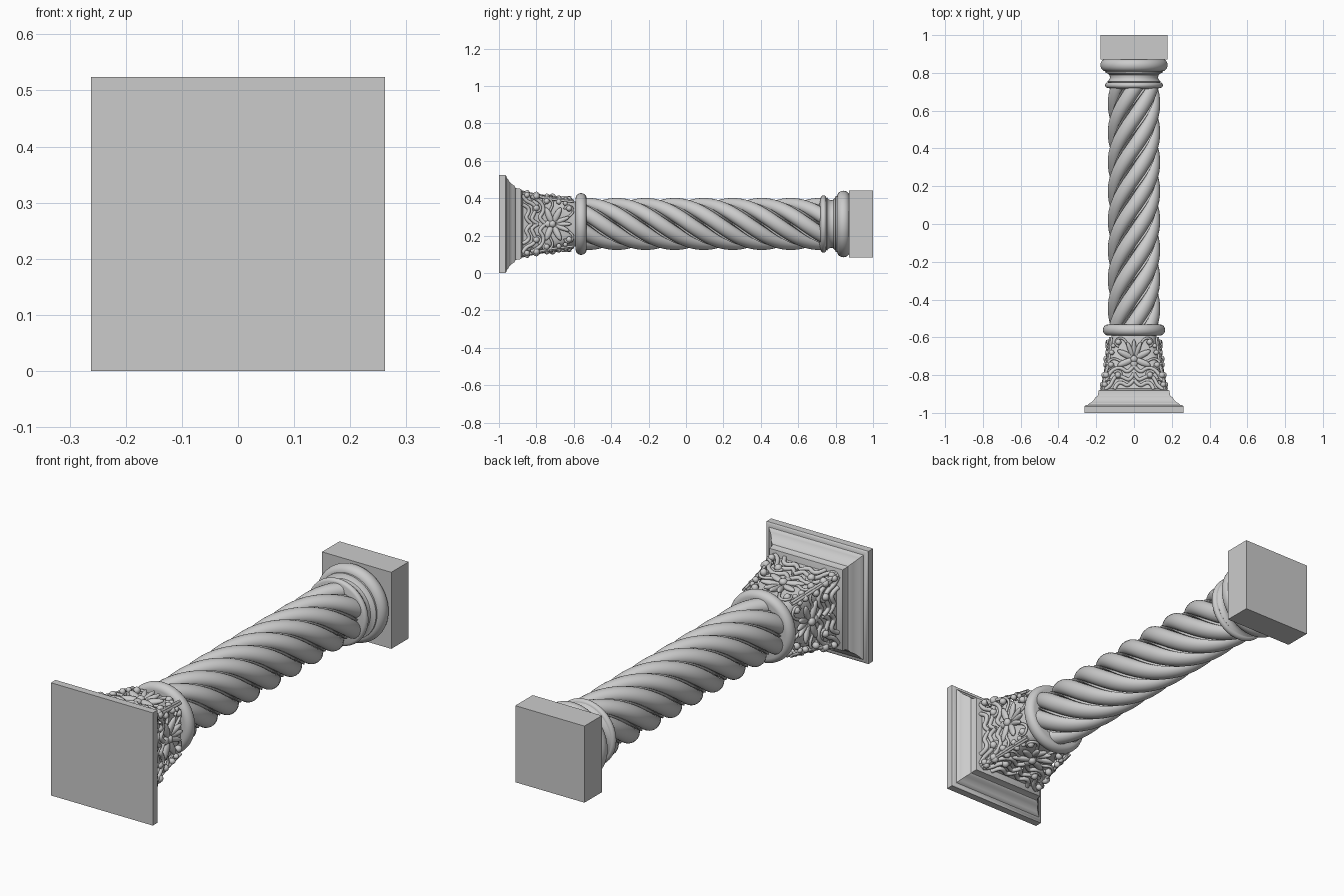
import bpy, bmesh, math
from mathutils import Matrix, Vector

if "Cube" in bpy.data.objects:
    bpy.data.objects.remove(bpy.data.objects["Cube"])

AXIS = 0.262          # height of the column axis, which runs along y
PI = math.pi


def finish(obj, angle=35):
    obj.location.z = AXIS
    bpy.ops.object.select_all(action='DESELECT')
    obj.select_set(True)
    bpy.context.view_layer.objects.active = obj
    bpy.ops.object.shade_smooth_by_angle(angle=math.radians(angle))


def from_bm(name, bm, angle=35):
    bmesh.ops.recalc_face_normals(bm, faces=bm.faces)
    me = bpy.data.meshes.new(name)
    bm.to_mesh(me)
    bm.free()
    obj = bpy.data.objects.new(name, me)
    bpy.context.collection.objects.link(obj)
    finish(obj, angle)
    return obj


def loft(name, rings, angle=35):
    """Skin a list of closed rings and cap both ends."""
    bm = bmesh.new()
    vs = [[bm.verts.new(p) for p in r] for r in rings]
    n = len(rings[0])
    for a, b in zip(vs, vs[1:]):
        for i in range(n):
            j = (i + 1) % n
            bm.faces.new((a[i], a[j], b[j], b[i]))
    bm.faces.new(vs[0])
    bm.faces.new(vs[-1])
    return from_bm(name, bm, angle)


def polar(y, radius, n, start=0.0):
    """Ring round the y axis; radius is a function of the angle."""
    out = []
    for i in range(n):
        a = start + 2 * PI * i / n
        out.append((radius(a) * math.sin(a), y, radius(a) * math.cos(a)))
    return out


def lathe(name, profile, n=64):
    return loft(name, [polar(y, lambda a, r=r: r, n) for y, r in profile])


def square_stack(name, profile):
    return loft(name, [polar(y, lambda a, h=h: h * math.sqrt(2), 4, PI / 4) for y, h in profile])


def torus_arc(y0, y1, r_in, r_out, n=12):
    c, h = (y0 + y1) / 2, (y1 - y0) / 2
    return [(c - h * math.cos(PI * i / n), r_in + (r_out - r_in) * math.sin(PI * i / n)) for i in range(n + 1)]


# Plinth and turned base
square_stack("plinth", [(0.872, 0.178), (1.0, 0.178)])
lathe("base_moulding", [(0.715, 0.12)] + torus_arc(0.72, 0.75, 0.138, 0.153)
      + [(0.754, 0.142), (0.762, 0.132), (0.775, 0.127), (0.788, 0.13), (0.798, 0.142), (0.80, 0.15), (0.808, 0.15)]
      + torus_arc(0.808, 0.874, 0.148, 0.178) + [(0.88, 0.12)])

# Twisted shaft: six fat strands with a thin bead in each groove
STRANDS, PITCH = 6, 0.93
section = []
for s in range(STRANDS):
    mid = 2 * PI * s / STRANDS
    for i in range(16):
        t = -math.cos(PI * i / 15)
        section.append((mid + 0.87 * t * PI / STRANDS, 0.1 + 0.039 * math.sqrt(max(0, 1 - t * t))))
    for t in (-0.7, 0, 0.7):
        section.append((mid + (1 + 0.13 * t) * PI / STRANDS, 0.1 + 0.017 * math.sqrt(1 - t * t)))
rings = []
for k in range(121):
    y = -0.57 + 1.3 * k / 120
    tw = 2 * PI * (y + 0.06) / PITCH
    rings.append([(r * math.sin(a + tw), y, r * math.cos(a + tw)) for a, r in section])
loft("twisted_shaft", rings, 50)

# Neck ring
lathe("neck_ring", [(-0.59, 0.10)] + torus_arc(-0.59, -0.532, 0.138, 0.165) + [(-0.532, 0.10)])


# Capital bell: round at the neck, square at the top
def wall(y):
    t = (-0.58 - y) / 0.31
    return 0.118 + 0.034 * t + 0.016 * t ** 3


rings = []
for k in range(17):
    t = k / 16
    y = -0.575 - 0.315 * t
    n = 2.6 + 7 * t
    rings.append(polar(y, lambda a: wall(y) / (abs(math.sin(a)) ** n + abs(math.cos(a)) ** n) ** (1 / n), 96))
loft("capital_bell", rings, 60)

# Abacus with stepped and curved mouldings
square_stack("abacus", [(-0.872, 0.165), (-0.882, 0.188), (-0.902, 0.190), (-0.912, 0.194), (-0.918, 0.205),
                        (-0.928, 0.211), (-0.938, 0.219), (-0.946, 0.229), (-0.952, 0.240), (-0.957, 0.243),
                        (-0.96, 0.256), (-0.966, 0.262), (-1.0, 0.262)])

# Carved ornament, designed on the upper face and repeated on all four
TURNS = [Matrix.Rotation(PI / 2 * k, 4, 'Y') for k in range(4)]
TILT = Matrix.Rotation(math.radians(8), 4, 'X')


def blob(bm, u, y, h, size, ang=0.0, lift=0.0):
    """Ellipsoid on the face; size is length, width, thickness."""
    for turn in TURNS:
        m = (turn @ Matrix.Translation((u, y, wall(y) + h)) @ TILT @ Matrix.Rotation(ang, 4, 'Z')
             @ Matrix.Rotation(-lift, 4, 'Y') @ Matrix.Diagonal((*size, 1)))
        bmesh.ops.create_uvsphere(bm, u_segments=14, v_segments=8, radius=1, matrix=m)


# Flowers: fan of petals round a central boss
CY = -0.715
bm = bmesh.new()
blob(bm, 0, CY, 0.012, (0.019, 0.019, 0.016))
for deg, length, width in ((90, 0.105, 0.013), (68, 0.10, 0.013), (112, 0.10, 0.013), (28, 0.10, 0.017),
                           (152, 0.10, 0.017), (-22, 0.095, 0.017), (202, 0.095, 0.017), (-90, 0.05, 0.018)):
    a = math.radians(deg)
    half = length / 2
    blob(bm, half * math.cos(a), CY + half * math.sin(a), 0.007, (half, width, 0.012), a, 0.08)
from_bm("capital_flowers", bm, 60)

# Round berries and scroll eyes
bm = bmesh.new()
for s in (-1, 1):
    for u, y, r in ((0.083, -0.625, 0.016), (0.118, -0.68, 0.014), (0.122, -0.745, 0.016), (0.148, -0.80, 0.017),
                    (0.155, -0.85, 0.015), (0.085, -0.80, 0.017), (0.11, -0.645, 0.012)):
        blob(bm, s * u, y, 0.008, (r, r, r))
from_bm("capital_berries", bm, 60)


# Curling stems and scalloped leaf edges
def stems(name, paths, depth):
    cu = bpy.data.curves.new(name, 'CURVE')
    cu.dimensions, cu.bevel_depth, cu.bevel_resolution = '3D', depth, 2
    cu.resolution_u, cu.use_fill_caps = 5, True
    for turn in TURNS:
        for path in paths:
            for s in (-1, 1):
                sp = cu.splines.new('NURBS')
                sp.points.add(len(path) - 1)
                sp.use_endpoint_u, sp.order_u = True, 3
                for p, (u, y) in zip(sp.points, path):
                    p.co = (*(turn @ Vector((s * u, y, wall(y) + 0.005))), 1)
    obj = bpy.data.objects.new(name, cu)
    bpy.context.collection.objects.link(obj)
    bpy.ops.object.select_all(action='DESELECT')
    obj.select_set(True)
    bpy.context.view_layer.objects.active = obj
    bpy.ops.object.convert(target='MESH')
    finish(bpy.context.object, 60)


def scroll(u, y, r, start, turn):
    return [(u + r * (1 - 0.5 * i / 8) * math.cos(start + turn * i / 8),
             y + r * (1 - 0.5 * i / 8) * math.sin(start + turn * i / 8)) for i in range(9)]


stems("leaf_edges", [
    [(0, -0.79), (0.02, -0.83), (0.05, -0.815), (0.085, -0.80), (0.11, -0.82), (0.125, -0.86), (0.155, -0.875)],
    [(0, -0.825), (0.03, -0.862), (0.06, -0.84), (0.09, -0.84), (0.105, -0.875)],
    [(0, -0.75), (0.03, -0.79), (0.06, -0.765), (0.09, -0.76), (0.13, -0.785), (0.148, -0.83)],
], 0.010)
stems("curling_stems", [
    [(0.012, -0.70), (0.03, -0.64), (0.06, -0.60), (0.095, -0.61), (0.10, -0.64), (0.08, -0.65)],
    [(0.02, -0.72), (0.06, -0.735), (0.10, -0.71), (0.13, -0.72), (0.142, -0.75), (0.12, -0.77), (0.105, -0.75)],
    [(0.118, -0.60), (0.125, -0.66), (0.135, -0.74), (0.15, -0.80), (0.162, -0.875)],
    scroll(0.085, -0.80, 0.026, 0.5, 5.5),
    scroll(0.142, -0.845, 0.026, 2.2, -5.0),
], 0.0065)
